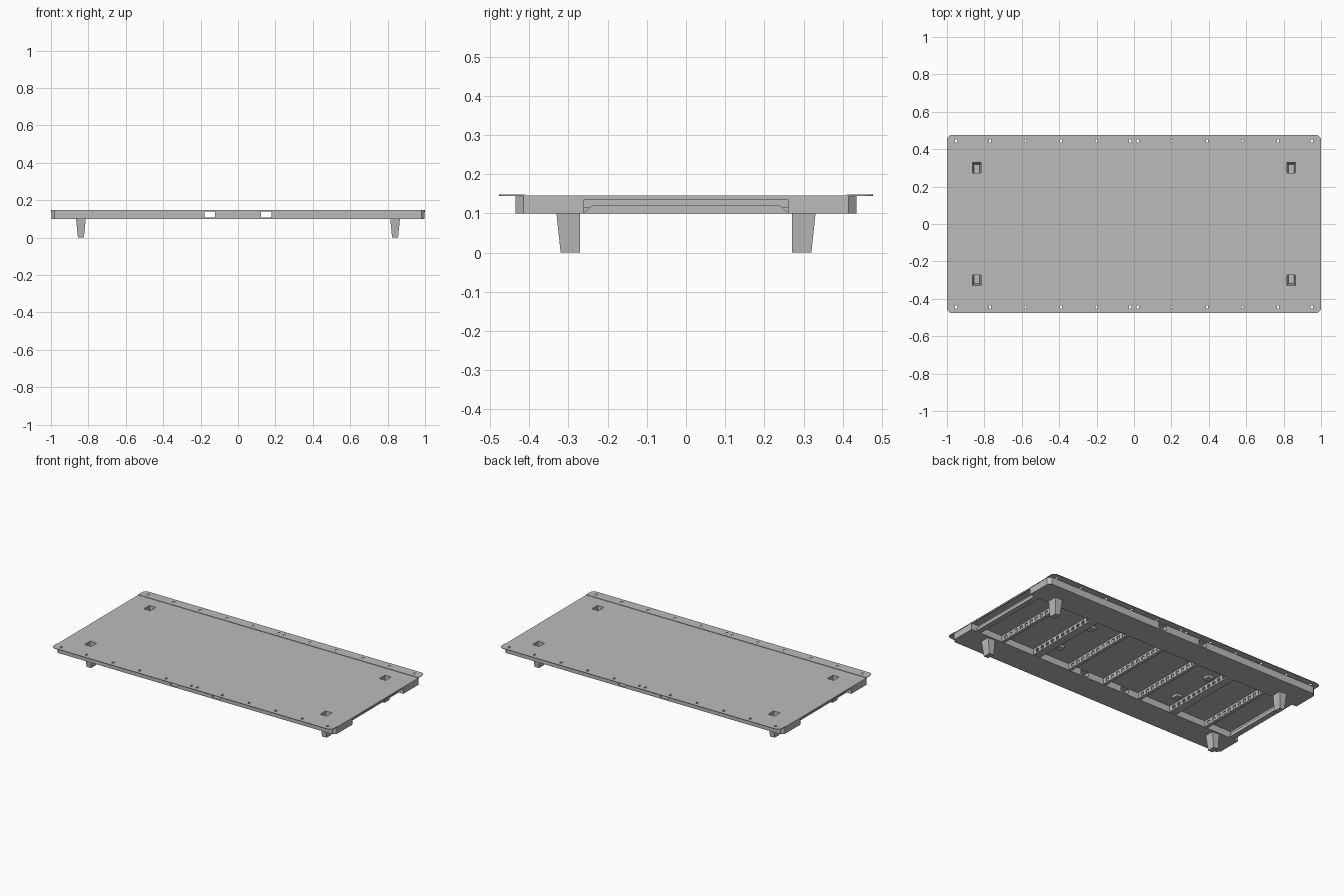
import bpy, bmesh, math

if "Cube" in bpy.data.objects:
    bpy.data.objects.remove(bpy.data.objects["Cube"])

steel = bpy.data.materials.new("galvanised grey")
steel.diffuse_color = (0.5, 0.5, 0.5, 1)
steel.use_nodes = True
steel.node_tree.nodes["Principled BSDF"].inputs["Base Color"].default_value = steel.diffuse_color


def finish(name, bm, helper=False):
    bmesh.ops.recalc_face_normals(bm, faces=bm.faces)
    me = bpy.data.meshes.new(name)
    bm.to_mesh(me)
    bm.free()
    ob = bpy.data.objects.new(name, me)
    bpy.context.collection.objects.link(ob)
    if helper:
        ob.hide_render = True
        ob.display_type = 'WIRE'
        ob.hide_set(True)
    else:
        me.materials.append(steel)
    return ob


def add_box(bm, x0, x1, y0, y1, z0, z1):
    vs = bmesh.ops.create_cube(bm, size=1)['verts']
    for v in vs:
        v.co = ((x0 + x1) / 2 + v.co.x * (x1 - x0), (y0 + y1) / 2 + v.co.y * (y1 - y0),
                (z0 + z1) / 2 + v.co.z * (z1 - z0))


def boxes(name, items, helper=False):
    bm = bmesh.new()
    for it in items:
        add_box(bm, *it)
    return finish(name, bm, helper)


def prism(name, pts, offset):
    """Extrude a closed outline of 3D points by an offset vector."""
    bm = bmesh.new()
    f = bm.faces.new([bm.verts.new(p) for p in pts])
    top = bmesh.ops.extrude_face_region(bm, geom=[f])['geom']
    bmesh.ops.translate(bm, vec=offset, verts=[v for v in top if isinstance(v, bmesh.types.BMVert)])
    return finish(name, bm)


def cut(ob, cutter):
    m = ob.modifiers.new("cut", 'BOOLEAN')
    m.operation, m.solver, m.object = 'DIFFERENCE', 'EXACT', cutter


S = (-1, 1)
LEG_X, LEG_Y = 0.84, 0.302

# Cutters: leg sockets, fork windows, slots and bolt holes
sockets = boxes("socket_cutter", [(sx * LEG_X - .023, sx * LEG_X + .023, sy * LEG_Y - .028, sy * LEG_Y + .028, .05, .2)
                                  for sx in S for sy in S], True)
windows = boxes("window_cutter", [(sx * .15 - .028, sx * .15 + .028, -.6, .6, .109, .139) for sx in S], True)
slots = boxes("slot_cutter", [(sx * x - .006, sx * x + .006, sy * .444 - .009, sy * .444 + .009, .12, .2)
                              for x in (.02, .2, .39, .58, .77, .95) for sx in S for sy in S], True)
bm = bmesh.new()
holes = [(x, sy * .32) for x in (-.77, -.58, -.39, -.11, .07, .39, .58, .77) for sy in S]
holes += [(sx * .957, sy * .285) for sx in S for sy in S]
for x, y in holes:
    vs = bmesh.ops.create_cone(bm, cap_ends=True, segments=8, radius1=.005, radius2=.005, depth=.012)['verts']
    bmesh.ops.translate(bm, vec=(x, y, .146), verts=vs)
bolt_holes = finish("bolt_hole_cutter", bm, True)

# Deck sheet
deck = boxes("deck", [(-1, 1, -.415, .415, .142, .1455)])
cut(deck, sockets)
cut(deck, bolt_holes)

for sy in S:
    side = "front" if sy < 0 else "back"
    # Raised edge flange with rounded outer corners
    r = .03
    pts = [(-1, sy * .41, .145), (1, sy * .41, .145)]
    for cx, a0 in ((1 - r, 0), (-1 + r, 90)):
        for k in range(6):
            a = math.radians(a0 + 18 * k)
            pts.append((cx + r * math.cos(a), sy * (.477 - r + r * math.sin(a)), .145))
    flange = prism(side + "_edge_flange", pts, (0, 0, .0035))
    cut(flange, slots)
    # Side rail with chamfered outer ends
    pts = [(-.998, sy * .26, .1), (.998, sy * .26, .1), (.998, sy * .415, .1), (.98, sy * .435, .1),
           (-.98, sy * .435, .1), (-.998, sy * .415, .1)]
    rail = prism(side + "_side_rail", pts, (0, 0, .0455))
    for c in (sockets, windows, slots):
        cut(rail, c)

# Cross members: channels with perforated webs
perforation = boxes("perforation_cutter", [(-.85, .85, y - .011, y + .011, .113, .131)
                                           for y in [-.225 + .045 * i for i in range(11)]], True)
for i, (x, w) in enumerate([(-.76, .02), (-.51, .05), (-.26, .02), (0, .02), (.26, .02), (.51, .05), (.76, .02)]):
    zb = .104
    member = boxes("cross_member_%d" % (i + 1), [
        (x - w / 2, x - w / 2 + .003, -.262, .262, zb, .143),
        (x + w / 2 - .003, x + w / 2, -.262, .262, zb, .143),
        (x - w / 2 + .003, x + w / 2 - .003, -.262, .262, zb, zb + .003)])
    cut(member, perforation)

# Small brackets beside the wide members
boxes("brackets", [(sx * .44 - .02, sx * .44 + .02, y - .022, y + .022, .126, .143)
                   for sx in S for y in (-.14, .14)])

for sx in S:
    side = "right" if sx > 0 else "left"
    # Tapered end beam, with lip and upper recess web
    prism(side + "_end_beam", [(sx * .93, -.262, .1), (sx * .93, .262, .1), (sx * .93, .24, .12),
                               (sx * .93, -.24, .12)], (sx * .035, 0, 0))
    boxes(side + "_end_web", [(sx * .945 - .002, sx * .945 + .002, -.262, .262, .115, .143)])
    boxes(side + "_end_lip", [(sx * .996 - .003, sx * .996 + .003, -.262, .262, .136, .1435)])
    # Hollow tapered legs
    for sy in S:
        bm = bmesh.new()
        rings = []
        for z, hx, y1 in ((0, .016, .32), (.101, .026, .331)):
            rings.append([bm.verts.new((sx * LEG_X + a * hx, sy * b, z))
                          for a, b in ((-1, .27), (1, .27), (1, y1), (-1, y1))])
        bm.faces.new(rings[0])
        for k in range(4):
            n = (k + 1) % 4
            bm.faces.new((rings[0][k], rings[0][n], rings[1][n], rings[1][k]))
        leg = finish(side + ("_front_leg" if sy < 0 else "_back_leg"), bm)
        m = leg.modifiers.new("wall", 'SOLIDIFY')
        m.thickness, m.offset = .003, -1
